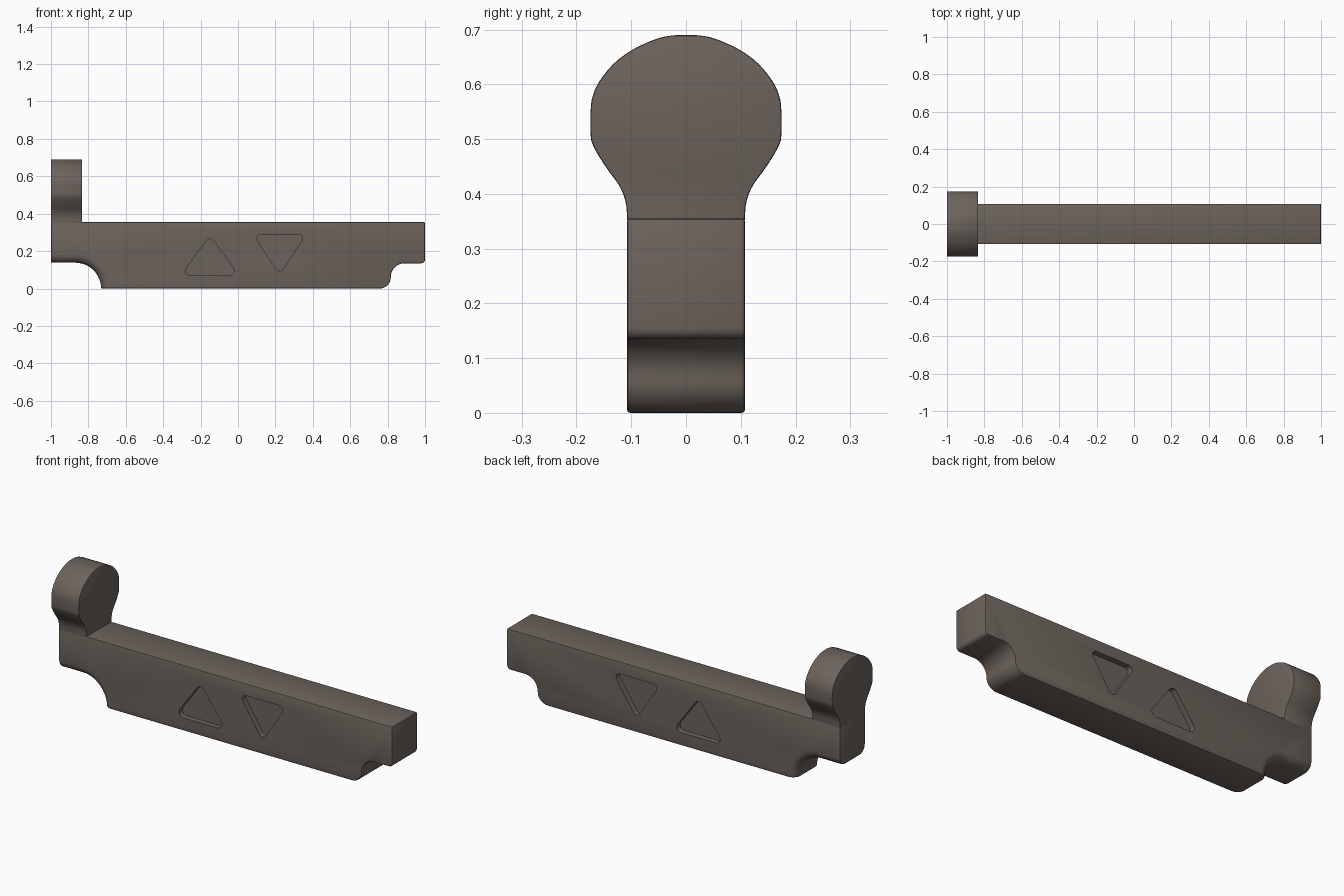
import bpy, bmesh, math
from mathutils import Vector

if "Cube" in bpy.data.objects:
    bpy.data.objects.remove(bpy.data.objects["Cube"])

W = 0.108      # half width of the bar
TOP = 0.355    # top of the bar

mat = bpy.data.materials.new("dark_taupe")
mat.diffuse_color = (0.15, 0.125, 0.107, 1)
mat.use_nodes = True
mat.node_tree.nodes["Principled BSDF"].inputs["Base Color"].default_value = mat.diffuse_color


def arc(cx, cz, r, a0, a1, n=10):
    return [(cx + r * math.cos(math.radians(a0 + (a1 - a0) * i / n)),
             cz + r * math.sin(math.radians(a0 + (a1 - a0) * i / n))) for i in range(n + 1)]


def prism(bm, pts, start, vec):
    """Extrude a 2D outline; start maps a 2D point to 3D."""
    face = bm.faces.new([bm.verts.new(start(*p)) for p in pts])
    ext = bmesh.ops.extrude_face_region(bm, geom=[face], use_keep_orig=True)
    bmesh.ops.translate(bm, vec=vec, verts=[g for g in ext["geom"] if isinstance(g, bmesh.types.BMVert)])
    bmesh.ops.recalc_face_normals(bm, faces=bm.faces)


def make(name, bm):
    me = bpy.data.meshes.new(name)
    bm.to_mesh(me)
    bm.free()
    ob = bpy.data.objects.new(name, me)
    bpy.context.collection.objects.link(ob)
    me.materials.append(mat)
    return ob


def finish(ob):
    bpy.ops.object.select_all(action="DESELECT")
    bpy.context.view_layer.objects.active = ob
    ob.select_set(True)
    for m in list(ob.modifiers):
        bpy.ops.object.modifier_apply(modifier=m.name)
    bpy.ops.object.shade_smooth_by_angle(angle=math.radians(35))


def edge_bevel(ob, width):
    m = ob.modifiers.new("edge_round", "BEVEL")
    m.width, m.segments = width, 2
    m.limit_method, m.angle_limit = "ANGLE", math.radians(45)


def rounded_triangle(centers, r):
    pts = []
    for i in range(3):
        p, c, n = (Vector(centers[(i + k) % 3]) for k in (-1, 0, 1))
        d0, d1 = c - p, n - c
        a0 = math.degrees(math.atan2(-d0.x, d0.y))
        a1 = math.degrees(math.atan2(-d1.x, d1.y))
        pts += arc(c.x, c.y, r, a0, a0 + (a1 - a0) % 360, 6)
    return pts


# Bar: side outline with a concave cut at each end
outline = [(-1, 0.138)] + arc(-0.87, 0, 0.138, 90, 0, 12)
outline += arc(0.757, 0.06, 0.06, -90, 0, 8) + arc(0.89, 0.062, 0.073, 180, 90, 8)
outline += arc(0.98, 0.155, 0.02, -90, 0, 4) + [(1, TOP), (-1, TOP)]
bm = bmesh.new()
prism(bm, outline, lambda x, z: (x, -W, z), (0, 2 * W, 0))

# Larger rounding along the edges of the left cut
chain = [e for e in bm.edges
         if all(v.co.x < -0.73 and v.co.z < 0.14 for v in e.verts)
         and abs(e.verts[0].co.y - e.verts[1].co.y) < 1e-4]
bmesh.ops.bevel(bm, geom=chain, offset=0.045, offset_type="OFFSET", segments=6,
                profile=0.5, affect="EDGES", clamp_overlap=False)
bar = make("bar", bm)
edge_bevel(bar, 0.006)

# Triangular pockets on both sides
DEPTH = 0.03
triangles = [rounded_triangle([(-0.255, 0.095), (-0.045, 0.095), (-0.15, 0.24)], 0.025),
             rounded_triangle([(0.222, 0.116), (0.322, 0.268), (0.123, 0.268)], 0.022)]
bm = bmesh.new()
for tri in triangles:
    for y in (-W - 0.05, W - DEPTH):
        prism(bm, tri, lambda x, z: (x, y, z), (0, DEPTH + 0.05, 0))
cutter = make("pocket_cutter", bm)
cutter.hide_render = True
cut = bar.modifiers.new("pockets", "BOOLEAN")
cut.operation, cut.solver, cut.object = "DIFFERENCE", "EXACT", cutter
finish(bar)
bpy.data.objects.remove(cutter)

# Upright rounded paddle at the left end
side = [(0.1075, 0.36), (0.111, 0.388), (0.122, 0.415), (0.14, 0.44), (0.158, 0.467),
        (0.169, 0.487), (0.174, 0.505), (0.174, 0.555), (0.17, 0.58), (0.158, 0.606),
        (0.132, 0.638), (0.1, 0.662), (0.065, 0.679), (0.04, 0.687), (0.018, 0.69)]


def smooth(pts, n=3):
    """Catmull-Rom curve through the points."""
    v = [Vector(p) for p in [pts[0]] + pts + [pts[-1]]]
    out = []
    for a, b, c, d in zip(v, v[1:], v[2:], v[3:]):
        for i in range(n):
            t = i / n
            out.append(tuple(0.5 * (2 * b + (c - a) * t + (2 * a - 5 * b + 4 * c - d) * t * t
                                    + (3 * b - a - 3 * c + d) * t ** 3)))
    return out + [pts[-1]]


half = [(0.107, 0.34)] + smooth(side)
bm = bmesh.new()
prism(bm, half + [(-y, z) for y, z in reversed(half)], lambda y, z: (-1, y, z), (0.167, 0, 0))
paddle = make("paddle", bm)
edge_bevel(paddle, 0.004)
finish(paddle)
